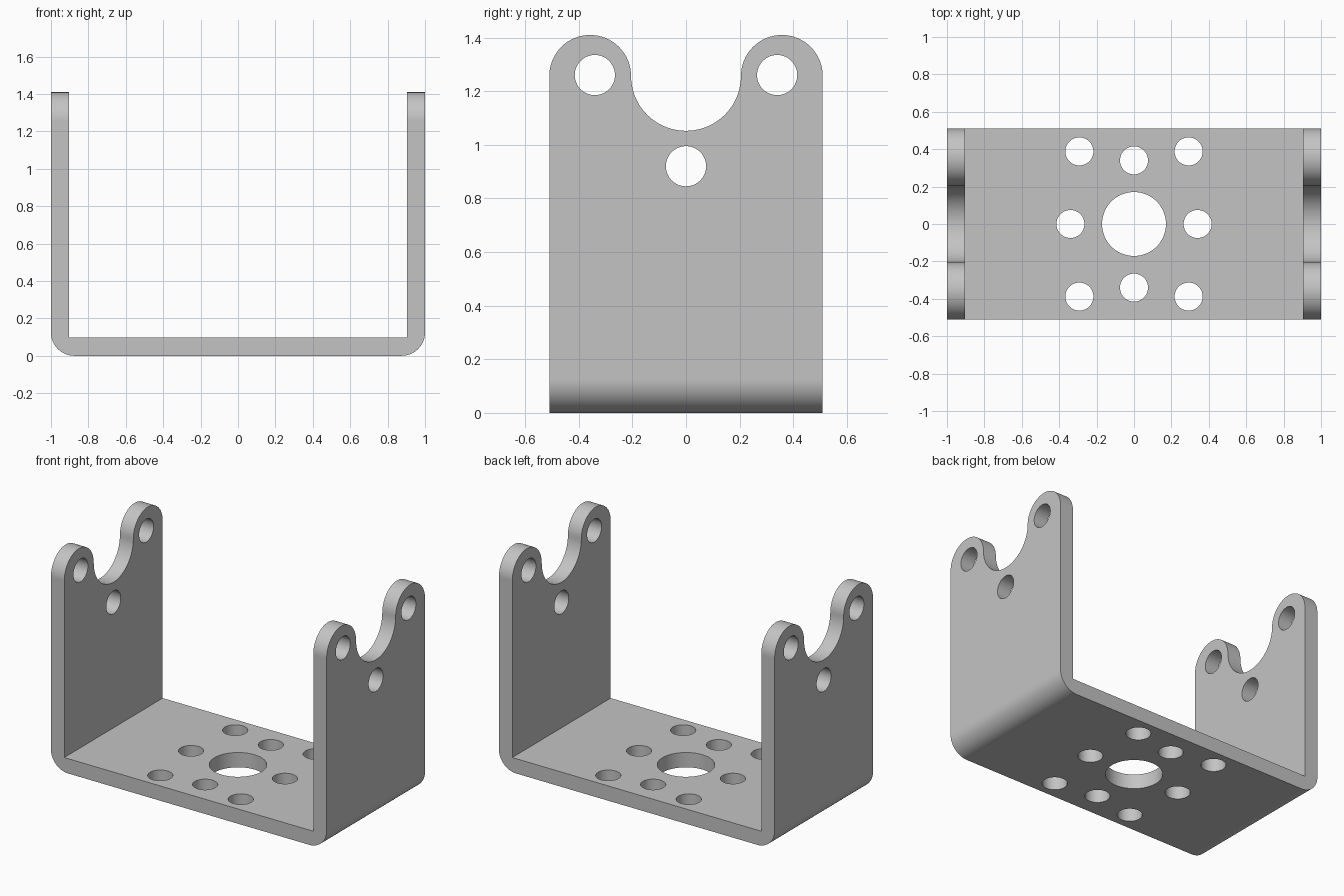
import bpy, bmesh
from math import sin, cos, pi, radians
from mathutils import Vector

if "Cube" in bpy.data.objects:
    bpy.data.objects.remove(bpy.data.objects["Cube"])

THICK, WIDTH, BEND = 0.097, 0.51, 0.125   # sheet thickness, half width, bend radius
LOBE_Z, NOTCH_R = 1.257, 0.205            # ear centre height, notch radius
LOBE_R = (WIDTH - NOTCH_R) / 2
LOBE_Y = NOTCH_R + LOBE_R


def arc(cx, cy, r, start, end, steps=32):
    angles = [radians(start + (end - start) * i / steps) for i in range(steps + 1)]
    return [(cx + r * cos(a), cy + r * sin(a)) for a in angles]


def add_prism(bm, points, to_3d, depth):
    """Extrude a flat outline along the given direction."""
    face = bm.faces.new([bm.verts.new(to_3d(u, v)) for u, v in points])
    new = bmesh.ops.extrude_face_region(bm, geom=[face])["geom"]
    verts = [g for g in new if isinstance(g, bmesh.types.BMVert)]
    bmesh.ops.translate(bm, verts=verts, vec=Vector(depth))


def make_object(name, prisms):
    bm = bmesh.new()
    for prism in prisms:
        add_prism(bm, *prism)
    bmesh.ops.recalc_face_normals(bm, faces=bm.faces)
    mesh = bpy.data.meshes.new(name)
    bm.to_mesh(mesh)
    bm.free()
    obj = bpy.data.objects.new(name, mesh)
    bpy.context.collection.objects.link(obj)
    return obj


def along_x(u, v):
    return (-1.2, u, v)


def along_y(u, v):
    return (u, -0.7, v)


def along_z(u, v):
    return (u, v, -0.2)


# Bent sheet: U section with rounded outer corners
inner = 1 - THICK
section = arc(BEND - 1, BEND, BEND, 180, 270, 16) + arc(1 - BEND, BEND, BEND, 270, 360, 16)
section += [(1, 1.6), (inner, 1.6), (inner, THICK), (-inner, THICK), (-inner, 1.6), (-1, 1.6)]
bracket = make_object("bracket", [(section, along_y, (0, 1.4, 0))])

# Side outline: two round ears with a round notch between them
outline = [(-WIDTH, -0.1), (WIDTH, -0.1)]
outline += arc(LOBE_Y, LOBE_Z, LOBE_R, 0, 180)
outline += arc(0, LOBE_Z, NOTCH_R, 360, 180, 40)[1:]
outline += arc(-LOBE_Y, LOBE_Z, LOBE_R, 0, 180)[1:]
ears = make_object("outline_cutter", [(outline, along_x, (2.4, 0, 0))])


# Holes through the side walls and the base
def circle(x, y, r):
    return arc(x, y, r, 0, 360, 48)[:-1]


side_holes = [(-0.34, 1.26), (0.34, 1.26), (0, 0.92)]
base_holes = [(x, y) for x in (-0.292, 0.292) for y in (-0.388, 0.388)]
base_holes += [(0.34, 0), (-0.34, 0), (0, 0.34), (0, -0.34)]
prisms = [(circle(y, z, 0.075), along_x, (2.4, 0, 0)) for y, z in side_holes]
prisms += [(circle(x, y, 0.075), along_z, (0, 0, 0.4)) for x, y in base_holes]
prisms.append((circle(0, 0, 0.171), along_z, (0, 0, 0.4)))
holes = make_object("hole_cutter", prisms)

# Cut the sheet to shape
bpy.ops.object.select_all(action="DESELECT")
bpy.context.view_layer.objects.active = bracket
bracket.select_set(True)
for cutter, operation in ((ears, "INTERSECT"), (holes, "DIFFERENCE")):
    cutter.hide_render = True
    mod = bracket.modifiers.new("cut", "BOOLEAN")
    mod.object, mod.operation, mod.solver = cutter, operation, "EXACT"
    bpy.ops.object.modifier_apply(modifier=mod.name)
    bpy.data.objects.remove(cutter)

# Smooth bends and hole walls, crisp flat faces
bpy.ops.object.shade_smooth_by_angle(angle=radians(30))
weighted = bracket.modifiers.new("weighted_normals", "WEIGHTED_NORMAL")
weighted.keep_sharp = True

# Plain grey metal
grey = bpy.data.materials.new("grey_metal")
grey.use_nodes = True
colour = (0.55, 0.55, 0.55, 1)
grey.diffuse_color = colour
grey.node_tree.nodes["Principled BSDF"].inputs["Base Color"].default_value = colour
bracket.data.materials.clear()
bracket.data.materials.append(grey)
